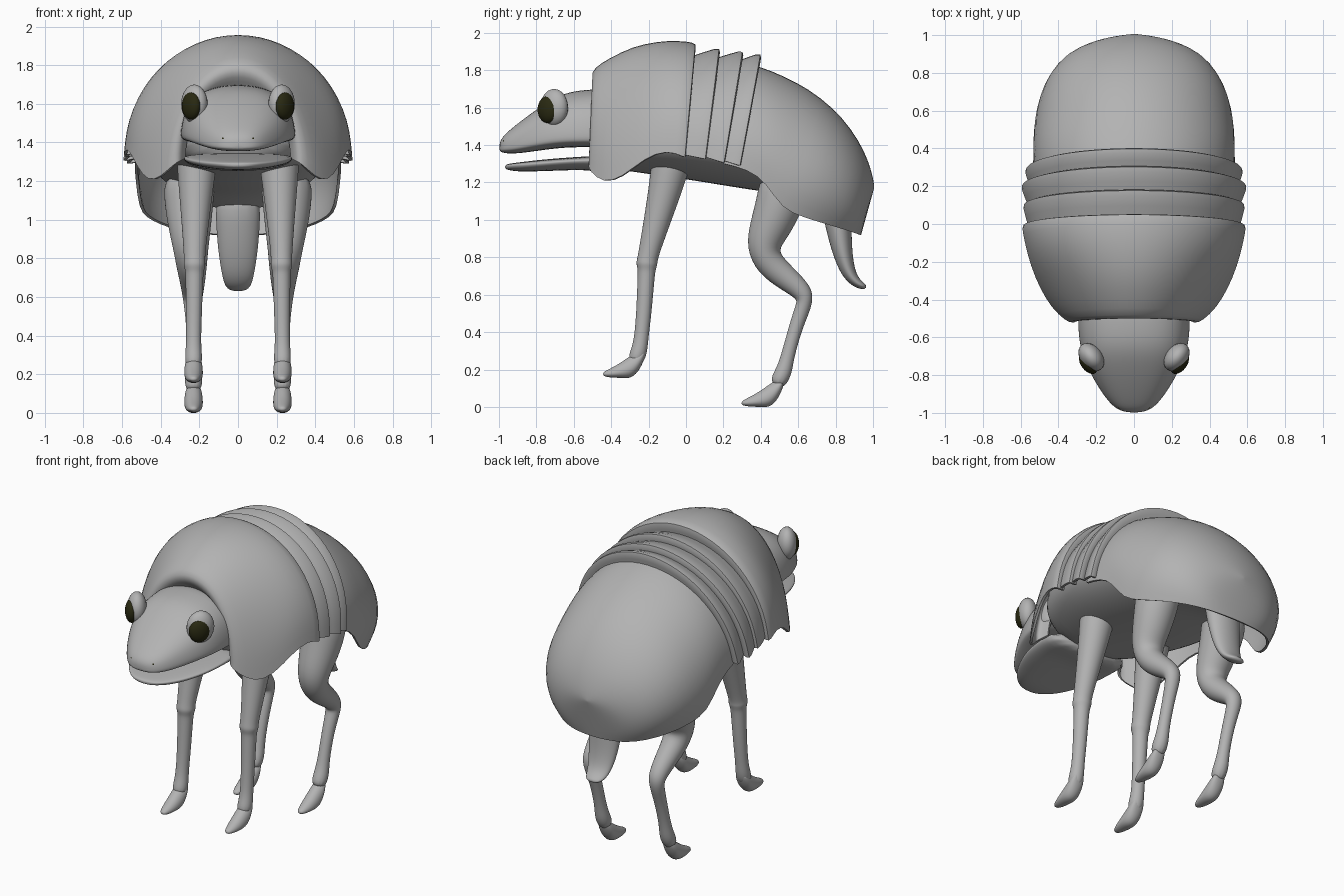
import bpy, bmesh, math
from mathutils import Vector, Matrix

cube = bpy.data.objects.get("Cube")
if cube:
    bpy.data.objects.remove(cube, do_unlink=True)


def material(name, rgb):
    m = bpy.data.materials.new(name)
    m.use_nodes = True
    m.diffuse_color = (*rgb, 1)
    bsdf = next(n for n in m.node_tree.nodes if n.type == 'BSDF_PRINCIPLED')
    bsdf.inputs["Base Color"].default_value = (*rgb, 1)
    return m


GREY = material("hide grey", (0.45, 0.45, 0.45))
DARK = material("eye dark olive", (0.022, 0.022, 0.006))


def finish(name, bm, mat, subsurf=0, thickness=0):
    bmesh.ops.remove_doubles(bm, verts=bm.verts, dist=0.0005)
    bmesh.ops.recalc_face_normals(bm, faces=bm.faces)
    me = bpy.data.meshes.new(name)
    bm.to_mesh(me)
    bm.free()
    me.materials.append(mat)
    ob = bpy.data.objects.new(name, me)
    bpy.context.scene.collection.objects.link(ob)
    bpy.ops.object.select_all(action='DESELECT')
    bpy.context.view_layer.objects.active = ob
    ob.select_set(True)
    if subsurf:
        mod = ob.modifiers.new("Smooth", 'SUBSURF')
        mod.levels = mod.render_levels = subsurf
        mod.boundary_smooth = 'PRESERVE_CORNERS'
        bpy.ops.object.modifier_apply(modifier=mod.name)
    if thickness:
        mod = ob.modifiers.new("Thickness", 'SOLIDIFY')
        mod.thickness = thickness
        mod.offset = 0
        bpy.ops.object.modifier_apply(modifier=mod.name)
    bpy.ops.object.shade_smooth_by_angle(angle=math.radians(45))
    return ob


def bridge(bm, rings, closed):
    for a, b in zip(rings, rings[1:]):
        n = len(a)
        for i in range(n if closed else n - 1):
            j = (i + 1) % n
            bm.faces.new((a[i], a[j], b[j], b[i]))


def shell(name, sections, tuck=0.0, lip=False, segments=16):
    """Arches, each given as top y, top z, rim y, rim z, half width.
    tuck curls the rim inward towards the back; lip folds the back edge under."""
    sections = list(sections)
    if lip:
        yt, zt, yb, zb, w = sections[-1]
        sections += [(yt + .002, zt - .012, yb + .002, zb, w - .012),
                     (yt - .01, zt - .075, yb - .01, zb + .01, w - .06)]
    bm = bmesh.new()
    rings = []
    for k, (yt, zt, yb, zb, w) in enumerate(sections):
        a = tuck * k / (len(sections) - 1)
        ring = []
        for i in range(segments + 1):
            t = -a + (math.pi + 2 * a) * i / segments
            s = (math.sin(t) + math.sin(a)) / (1 + math.sin(a))
            ring.append(bm.verts.new((w * math.cos(t), yb + (yt - yb) * s, zb + (zt - zb) * s)))
        rings.append(ring)
    bridge(bm, rings, False)
    return finish(name, bm, GREY, 1, 0.015)


def tube(name, sections, upright=False, sides=12, square=1.0):
    """Closed rings, each given as x, y, z, side radius, upper radius, lower radius.
    A square value under 1 makes the cross-section boxier."""
    bm = bmesh.new()
    rings = []
    pts = [Vector(s[:3]) for s in sections]
    for k, (x, y, z, rx, up, dn) in enumerate(sections):
        d = pts[min(k + 1, len(pts) - 1)] - pts[max(k - 1, 0)]
        normal = Vector((0, 0, 1)) if upright else Vector((0, -d.z, d.y)).normalized()
        ring = []
        for i in range(sides):
            t = math.tau * i / sides
            c, s = (math.copysign(abs(f) ** square, f) for f in (math.cos(t), math.sin(t)))
            off = normal * s * (up if s > 0 else dn)
            ring.append(bm.verts.new(pts[k] + Vector((rx * c, 0, 0)) * 1.03 + off * 1.03))
        rings.append(ring)
    bridge(bm, rings, True)
    bm.faces.new(rings[0])
    bm.faces.new(rings[-1])
    return finish(name, bm, GREY, 2)


def ball(name, centre, radii, mat, turn=0):
    bm = bmesh.new()
    mtx = Matrix.Translation(centre) @ Matrix.Rotation(turn, 4, 'Z') @ Matrix.Diagonal((*radii, 1))
    bmesh.ops.create_uvsphere(bm, u_segments=24, v_segments=14, radius=1, matrix=mtx)
    return finish(name, bm, mat)


# Armour: shoulder shell, three flared bands, rump shell
shell("shoulder_shell", [
    (-.43, 1.68, -.45, 1.32, .28), (-.47, 1.725, -.49, 1.31, .295),
    (-.50, 1.765, -.52, 1.30, .315),
    (-.49, 1.81, -.51, 1.26, .355), (-.40, 1.865, -.44, 1.195, .43),
    (-.28, 1.925, -.34, 1.225, .49), (-.15, 1.95, -.22, 1.33, .54),
    (-.05, 1.955, -.10, 1.375, .57), (.045, 1.945, -.01, 1.335, .588)], lip=True)
bands = [
    ((.03, 1.87, -.02, 1.35, .55), (.175, 1.92, .10, 1.325, .585)),
    ((.16, 1.86, .09, 1.34, .55), (.30, 1.905, .20, 1.305, .595)),
    ((.29, 1.85, .19, 1.32, .54), (.395, 1.89, .285, 1.29, .575))]
for i, band in enumerate(bands):
    shell("armour_band_%d" % (i + 1), band, lip=True)
shell("rump_shell", [
    (.28, 1.84, .20, 1.30, .525), (.40, 1.815, .33, 1.27, .53),
    (.52, 1.765, .43, 1.20, .53), (.65, 1.70, .51, 1.06, .525),
    (.78, 1.60, .63, 1.015, .50), (.88, 1.485, .75, .98, .445),
    (.952, 1.36, .85, .95, .36), (.985, 1.26, .90, .932, .26),
    (.995, 1.213, .917, .925, .19), (.999, 1.185, .926, .921, .11),
    (1.0, 1.172, .93, .92, 0)], tuck=0.9)

# Soft body filling the armour
tube("body", [
    (0, -.50, 1.45, .26, .22, .16), (0, -.3, 1.45, .42, .35, .19),
    (0, 0, 1.45, .54, .40, .23), (0, .35, 1.42, .51, .35, .26),
    (0, .6, 1.3, .46, .35, .17), (0, .8, 1.2, .33, .25, .15),
    (0, .89, 1.12, .14, .1, .08)], True, 16)

# Head with a wide snout, open mouth and separate lower jaw
tube("upper_head", [
    (0, -.38, 1.43, .29, .27, .04), (0, -.52, 1.43, .295, .265, .04),
    (0, -.65, 1.43, .285, .25, .042), (0, -.76, 1.42, .245, .195, .045),
    (0, -.86, 1.40, .19, .145, .04), (0, -.94, 1.385, .135, .097, .032),
    (0, -.985, 1.38, .085, .06, .02), (0, -.998, 1.38, .03, .025, .01)], True, 16, .82)
tube("lower_jaw", [
    (0, -.35, 1.325, .28, .025, .09), (0, -.52, 1.32, .28, .02, .05),
    (0, -.65, 1.315, .27, .017, .05), (0, -.78, 1.303, .225, .018, .042),
    (0, -.88, 1.295, .165, .014, .038), (0, -.945, 1.29, .10, .011, .025),
    (0, -.968, 1.285, .04, .008, .012)], True, 16, .82)

for side, s in (("left", 1), ("right", -1)):
    # Eyes and nostrils
    turn = -s * math.radians(38)
    ball(side + "_eye_socket", (s * .226, -.705, 1.60), (.058, .083, .10), GREY, turn)
    ball(side + "_eye", (s * .242, -.739, 1.59), (.038, .063, .072), DARK, turn)
    ball(side + "_nostril", (s * .075, -.968, 1.42), (.01, .01, .008), DARK)

    # Front leg: (x, y, z, radius)
    front = [(.21, -.06, 1.42, .115), (.215, -.09, 1.25, .10), (.22, -.14, 1.05, .078),
             (.225, -.195, .84, .057), (.225, -.207, .785, .055), (.225, -.21, .765, .058),
             (.225, -.21, .735, .048), (.226, -.213, .70, .046), (.228, -.225, .50, .041),
             (.23, -.24, .36, .038), (.23, -.25, .30, .045), (.23, -.275, .23, .043)]
    # Hind leg with a forward knee and a backward hock
    hind = [(.25, .54, 1.25, .14), (.255, .50, 1.08, .128), (.25, .445, .95, .11),
            (.245, .41, .85, .092), (.24, .445, .76, .08), (.235, .56, .67, .064),
            (.235, .64, .60, .052), (.235, .63, .54, .043), (.23, .59, .44, .037),
            (.23, .54, .26, .035), (.23, .525, .19, .046), (.23, .48, .11, .045)]
    # Wedge foot with a flat sole, placed relative to the toe
    foot = [(.23, .14, .03, .02, .02), (.20, .10, .045, .05, .055), (.155, .05, .05, .075, .055),
            (.095, .03, .046, .05, .03), (.035, .022, .032, .026, .02), (0, .02, .015, .01, .01)]
    for part, path, toe_y, toe_z in (("front", front, -.445, .155), ("hind", hind, .295, 0)):
        tube("%s_%s_leg" % (side, part), [(s * x, y, z, r, r, r) for x, y, z, r in path])
        tube("%s_%s_foot" % (side, part), [
            (s * .23, toe_y + y, toe_z + z, rx, up, dn) for y, z, rx, up, dn in foot], True)

# Flat, curled tail
tube("tail", [
    (0, .79, 1.15, .12, .08, .08), (0, .815, .97, .115, .072, .072),
    (0, .835, .83, .103, .054, .054), (0, .865, .72, .085, .040, .040),
    (0, .91, .66, .07, .027, .027), (0, .965, .637, .045, .014, .014)])
